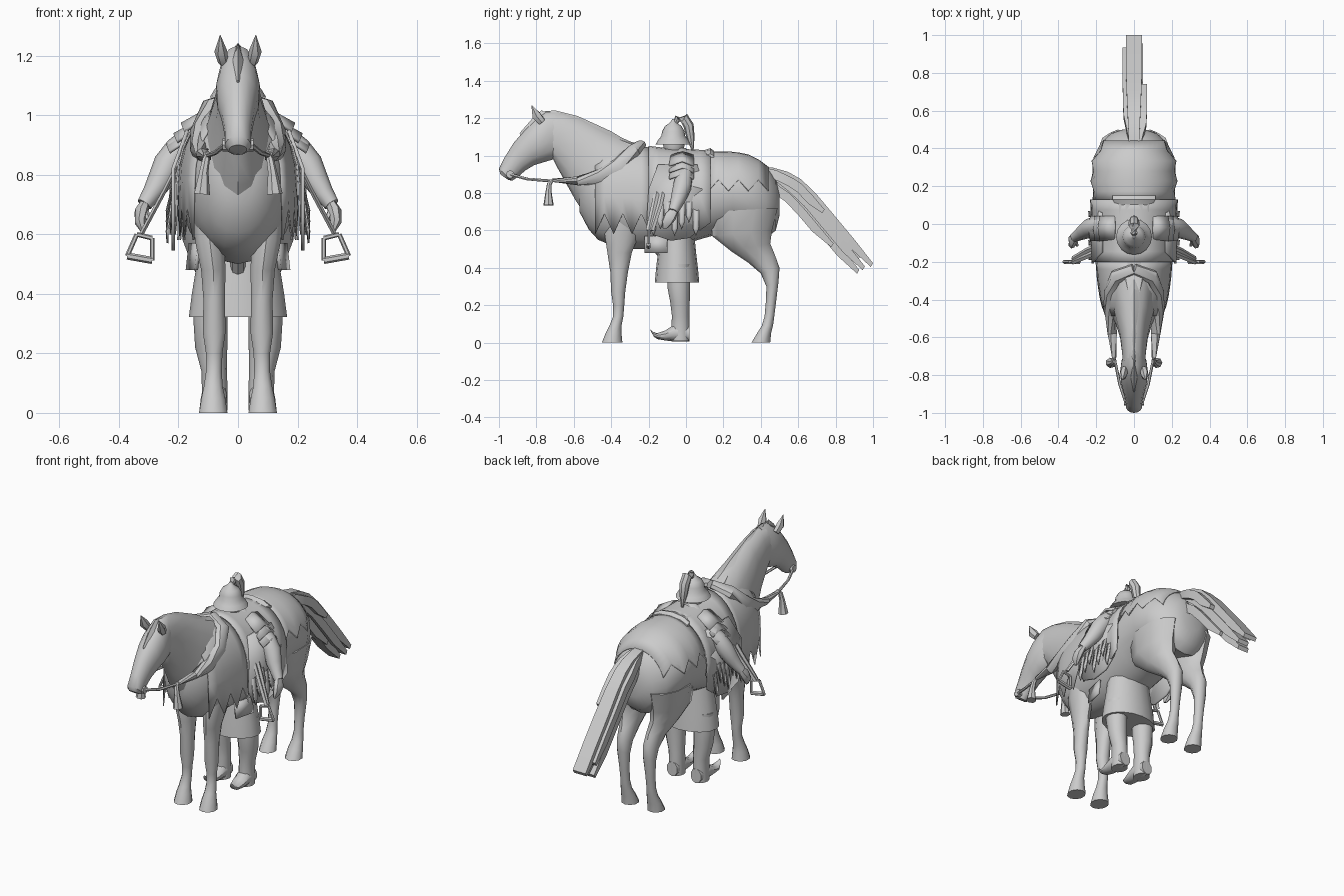
import bpy, bmesh, math
from mathutils import Vector

mat = bpy.data.materials.new("plain_grey")
mat.diffuse_color = (0.6, 0.6, 0.6, 1)


def make(name, verts, faces, thick=0, angle=40):
    me = bpy.data.meshes.new(name)
    me.from_pydata(verts, [], faces)
    bm = bmesh.new()
    bm.from_mesh(me)
    bmesh.ops.recalc_face_normals(bm, faces=bm.faces)
    bm.to_mesh(me)
    bm.free()
    me.materials.append(mat)
    ob = bpy.data.objects.new(name, me)
    bpy.context.collection.objects.link(ob)
    bpy.ops.object.select_all(action='DESELECT')
    ob.select_set(True)
    bpy.context.view_layer.objects.active = ob
    bpy.ops.object.shade_smooth_by_angle(angle=math.radians(angle))
    if thick:
        mod = ob.modifiers.new("thickness", 'SOLIDIFY')
        mod.thickness, mod.offset = thick, 0
    return ob


def skin(name, rings, **kw):
    n, v = len(rings[0]), [p for r in rings for p in r]
    f = [(i * n + j, i * n + (j + 1) % n, (i + 1) * n + (j + 1) % n, (i + 1) * n + j)
         for i in range(len(rings) - 1) for j in range(n)]
    f += [tuple(range(n)), tuple(range(len(v) - n, len(v)))]
    return make(name, v, f, **kw)


def loft(name, rows, n=14, s=1, box=False):
    """Rows: two edge points in the side plane, half width, optional x centre."""
    rings = []
    k, ph = (math.sqrt(2), math.pi / 4) if box else (1, 0)
    for y1, z1, y2, z2, hw, *cx in rows:
        c = cx[0] * s if cx else 0
        ring = []
        for j in range(n):
            a = ph + 2 * math.pi * j / n
            u, w = k * math.cos(a) / 2, k * math.sin(a)
            ring.append((c + hw * w, (y1 + y2) / 2 + (y1 - y2) * u, (z1 + z2) / 2 + (z1 - z2) * u))
        rings.append(ring)
    return skin(name, rings)


def tube(name, pts, radii, s=1, n=8, flat=1):
    pts = [Vector((p[0] * s, p[1], p[2])) for p in pts]
    rings = []
    for i, p in enumerate(pts):
        d = pts[min(i + 1, len(pts) - 1)] - pts[max(i - 1, 0)]
        a = d.cross(Vector((0, 1, 0.01))).normalized()
        b = d.cross(a).normalized()
        r = radii[i] if isinstance(radii, (list, tuple)) else radii
        rings.append([p + r * (a * math.cos(t) * flat + b * math.sin(t))
                      for t in (2 * math.pi * j / n for j in range(n))])
    return skin(name, rings)


def turned(name, profile, centre, sy=1, n=16):
    return skin(name, [[(centre[0] + r * math.cos(2 * math.pi * j / n),
                         centre[1] + sy * r * math.sin(2 * math.pi * j / n), z)
                        for j in range(n)] for r, z in profile])


# Horse barrel: y, top, bottom, half width
BODY = [(-.57, .9, .7, .06), (-.52, .98, .605, .12), (-.47, 1.01, .55, .15), (-.41, 1.04, .525, .168),
        (-.3, 1.05, .5, .185), (-.1, 1.025, .5, .2), (.1, 1.015, .56, .213), (.25, 1.015, .6, .222),
        (.35, .995, .58, .215), (.43, .945, .56, .175), (.48, .88, .6, .12), (.5, .8, .68, .06)]
loft("horse_body", [(y, t, y, b, w) for y, t, b, w in BODY], 20)
loft("horse_neck", [(-.24, 1.05, -.48, .6, .14), (-.42, 1.13, -.59, .76, .1), (-.55, 1.195, -.64, .85, .075),
                    (-.66, 1.23, -.69, .94, .065), (-.75, 1.235, -.71, .98, .06)])
loft("horse_head", [(-.68, 1.235, -.67, 1.0, .05), (-.75, 1.235, -.71, .98, .068), (-.81, 1.19, -.76, .965, .075),
                    (-.86, 1.14, -.81, .95, .07), (-.92, 1.07, -.86, .92, .055), (-.97, .99, -.9, .885, .045),
                    (-1., .93, -.93, .866, .044), (-.993, .9, -.95, .87, .03)])
loft("mane", [(-.78, 1.235, -.76, 1.15, .012), (-.7, 1.242, -.69, 1.15, .025), (-.58, 1.212, -.6, 1.1, .03),
              (-.4, 1.13, -.44, 1.03, .04), (-.3, 1.07, -.32, 1.0, .04)], 6)
loft("forelock", [(-.77, 1.245, -.75, 1.2, .008), (-.82, 1.2, -.8, 1.17, .018), (-.89, 1.12, -.88, 1.1, .004)], 4)

# Tail of overlapping ribbons: x centre, depth below the top line, half width, length share
path = [(.36, .945), (.48, .935), (.57, .905), (.65, .85), (.76, .72), (.89, .565), (1, .425)]
for x, dep, hw, k in ((0, 0, .042, 1), (-.035, .025, .025, .93), (.035, .02, .035, .66), (.012, .045, .035, .985),
                      (-.012, .08, .035, .98), (.015, .1, .025, .8)):
    rows = []
    for i in range(8):
        t = i / 7 * k * (len(path) - 1.001)
        a, b = path[int(t)], path[int(t) + 1]
        q = dep * min(1, i / 3)
        y, z = a[0] + (b[0] - a[0]) * (t % 1) - q * .75, a[1] + (b[1] - a[1]) * (t % 1) - q * .66
        th = .042 if i < 7 else .02
        rows.append((y, z, y - .6 * th, z - th, hw * min(1, .6 + .08 * i), x * min(1, i / 3)))
    loft("tail_ribbon", rows, 4, box=True)

for s in (1, -1):
    # Horse legs and ears
    loft("front_leg", [(-.45, 0, -.34, 0, .05, .083), (-.43, .05, -.345, .05, .042, .083), (-.41, .09, -.345, .09, .033, .083),
                       (-.39, .14, -.335, .14, .028, .081), (-.39, .2, -.33, .2, .029, .08), (-.4, .27, -.325, .27, .04, .08),
                       (-.405, .38, -.31, .38, .038, .08), (-.42, .48, -.29, .48, .043, .083),
                       (-.435, .58, -.25, .58, .052, .095), (-.4, .72, -.25, .72, .06, .1)], 10, s)
    loft("hind_leg", [(.35, 0, .45, 0, .048, .085), (.38, .05, .455, .05, .042, .085), (.405, .09, .465, .09, .033, .085),
                      (.42, .14, .472, .14, .027, .085), (.427, .22, .482, .22, .029, .085), (.43, .3, .495, .33, .037, .085),
                      (.4, .37, .5, .4, .042, .085), (.33, .43, .475, .47, .045, .088), (.24, .49, .45, .53, .06, .1),
                      (.14, .57, .46, .6, .08, .11), (.13, .7, .49, .72, .09, .115)], 10, s)
    tube("ear", [(.05, -.77, 1.18), (.058, -.8, 1.215), (.06, -.825, 1.268)], [.022, .027, .002], s, 6, .8)
    # Bridle reins, rolled collar and tassels
    tube("bit_ring", [(.03, -.94, .9), (.052, -.94, .9)], .022, s, 8)
    tube("rein", [(.045, -.94, .9), (.075, -.85, .875), (.1, -.73, .865), (.12, -.58, .87)], .008, s, 6)
    tube("collar_roll", [(.105, -.71, .868), (.115, -.58, .865), (.128, -.46, .885), (.125, -.36, .945), (.095, -.28, 1.025),
                         (0, -.24, 1.06)], [.012, .028, .042, .044, .04, .03], s, 8, .8)
    tube("tassel", [(.1, -.71, .875), (.108, -.73, .85), (.115, -.735, .81), (.122, -.735, .735)], [.006, .013, .016, .028], s, 7)
    # Saddle flap with a rounded lower edge
    edge = [(-.2, .82), (-.21, .66), (-.17, .575), (-.08, .545), (.02, .56), (.09, .62), (.12, .72), (.1, .82),
            (.06, .95), (-.15, .95)]
    make("saddle_flap", [(s * (.218 if z < .9 else .17), y, z) for y, z in edge],
         [tuple(range(8)), (0, 7, 8, 9)], .012)
    # Hanging fringe strips
    for i in range(7):
        y = -.19 + i * .038
        z = .57 + .035 * (i % 3)
        make("fringe_strip", [(s * .21, y, .8), (s * .21, y + .035, .8), (s * .24, y + .03, z + .04),
                              (s * .237, y + .015, z), (s * .237, y, z + .04)], [(0, 1, 2, 3, 4)], .006)
    # Girth tab under the belly
    make("girth_tab", [(s * .13, -.22, .57), (s * .16, -.1, .57), (s * .17, -.1, .48), (s * .14, -.22, .48)], [(0, 1, 2, 3)], .012)
    # Stirrup and its straps
    for dy in (0, .03):
        tube("stirrup_strap", [(.18, -.14 + dy, .88), (.25, -.17 + dy, .74), (.325, -.2 + dy * .5, .6)], .015, s, 4, .5)
    loop = [(.288, .587), (.34, .6), (.372, .527), (.288, .512)]
    for j, (x1, z1) in enumerate(loop):
        x2, z2 = loop[(j + 1) % 4]
        tube("stirrup_bar", [(x1, -.2, z1), (x2, -.2, z2)], .012 if j == 2 else .008, s, 6)
    # Rider arms, hands and layered shoulder guards
    tube("arm", [(.15, 0, .93), (.2, -.01, .885), (.235, -.02, .835), (.265, -.04, .775), (.29, -.055, .735), (.315, -.07, .7)],
         [.04, .046, .05, .042, .033, .026], s, 10)
    tube("hand", [(.31, -.06, .71), (.325, -.085, .675), (.328, -.105, .64), (.32, -.115, .61)], [.022, .034, .028, .01], s, 7, .7)
    tube("thumb", [(.315, -.08, .685), (.3, -.115, .65)], [.014, .008], s, 5)
    for i in range(3):
        x, z = .1 + .025 * i, 1.0 - .035 * i
        make("shoulder_guard", [(s * x, -.08, z), (s * x, -.02, z + .02), (s * x, .04, z),
                                (s * (x + .08), -.09, z - .055), (s * (x + .09), -.02, z - .03), (s * (x + .08), .04, z - .055)],
             [(0, 1, 4, 3), (1, 2, 5, 4)], .01)
    # Rider legs and curled boots
    loft("rider_leg", [(-.1, .42, .025, .42, .06, .092), (-.1, .3, .022, .3, .057, .092), (-.085, .22, .02, .22, .054, .09),
                       (-.075, .14, .018, .14, .043, .08), (-.08, .07, .02, .07, .043, .078), (-.08, .008, .02, .008, .043, .078)], 12, s)
    loft("boot", [(.018, .09, .02, .005, .035, .078), (-.06, .1, -.06, .005, .044, .078), (-.11, .065, -.11, .012, .04, .08),
                  (-.155, .05, -.15, .018, .03, .083), (-.18, .06, -.17, .03, .017, .086), (-.19, .072, -.188, .06, .004, .088)], 10, s)


# Cloth draped over the barrel, with a zigzag hem
def profile(y):
    for a, b in zip(BODY, BODY[1:]):
        if a[0] <= y <= b[0]:
            k = (y - a[0]) / (b[0] - a[0])
            return [p + (q - p) * k for p, q in zip(a[1:], b[1:])]


def cloth(name, y0, y1, off, hem_a, hem_b, cols=8):
    v, arc = [], 7
    for i in range(cols + 1):
        y = y0 + (y1 - y0) * i / cols
        top, bot, hw = profile(y)
        zc, hh, hem = (top + bot) / 2, (top - bot) / 2, hem_b if i % 2 else hem_a
        end = math.acos(max(0, min(.95, (hem - zc) / (hh + off))))
        half = [(math.sin(t) * (hw + off), zc + math.cos(t) * (hh + off))
                for t in (end * j / arc for j in range(arc + 1))]
        half.append((half[-1][0] + .003, min(hem, half[-1][1] - .01)))
        v += [(-x, y, z) for x, z in reversed(half)] + [(x, y, z) for x, z in half[1:]]
    n = len(v) // (cols + 1)
    f = [(i * n + j, i * n + j + 1, (i + 1) * n + j + 1, (i + 1) * n + j) for i in range(cols) for j in range(n - 1)]
    make(name, v, f, .006)


cloth("chest_cloth", -.485, -.19, .005, .58, .69, 6)
cloth("saddle_cloth", -.2, .13, .012, .64, .6, 6)
cloth("rump_cloth", .12, .44, .005, .82, .88, 6)

# Saddle
loft("saddle_seat", [(-.25, 1.05, -.24, .95, .07), (-.12, 1.04, -.12, .95, .09), (.02, 1.03, .02, .95, .1), (.12, 1.03, .12, .95, .1)])
loft("pommel", [(-.37, 1.1, -.38, 1.05, .04), (-.3, 1.075, -.31, 1.0, .06), (-.24, 1.06, -.24, .98, .07)], 8)
loft("cantle", [(.1, 1.03, .1, .95, .1), (.13, 1.04, .13, .95, .12), (.15, 1.025, .15, .95, .12)], 10)
tube("girth", [(0, -.17, .52), (0, -.13, .475), (0, -.05, .475), (0, .0, .52)], .025, 1, 8)

# Rider: torso, skirt, head and plumed helmet
turned("rider_skirt", [(.165, .322), (.155, .4), (.142, .48), (.125, .6)], (0, -.048), .72)
turned("rider_torso", [(.12, .6), (.13, .8), (.14, .95), (.09, 1.01), (.04, 1.04)], (0, -.025), .6)
turned("rider_head", [(.035, 1.0), (.052, 1.03), (.06, 1.07), (.05, 1.11)], (0, -.065))
turned("helmet", [(.095, 1.06), (.08, 1.085), (.064, 1.105), (.06, 1.13), (.045, 1.157), (.018, 1.177), (.006, 1.195)], (0, -.068))
tube("plume", [(0, -.062, 1.165), (0, -.045, 1.2), (0, -.01, 1.2), (0, .014, 1.16), (0, .024, 1.1), (0, .035, 1.03)],
     [.01, .02, .028, .028, .022, .006], 1, 8)
